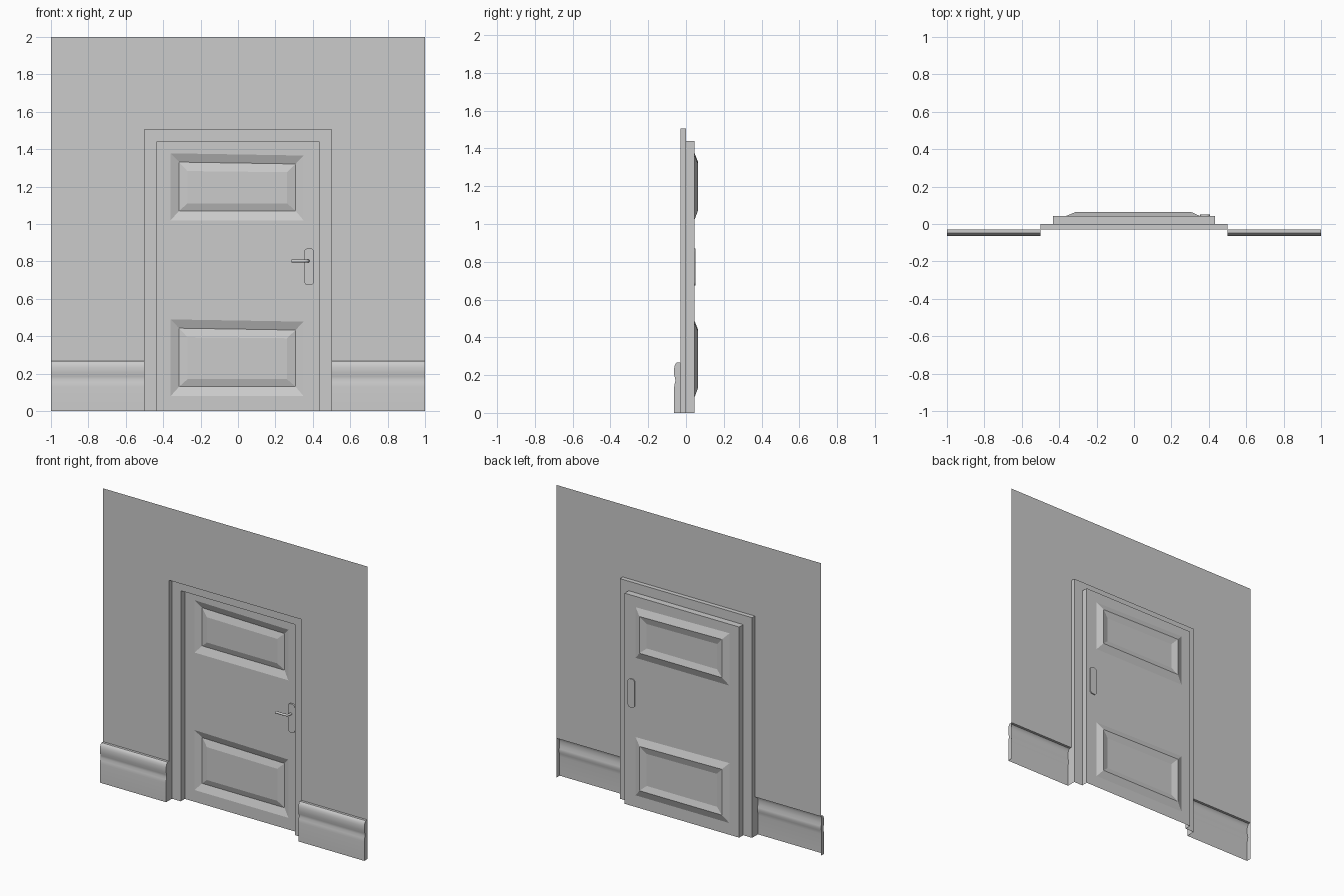
import bpy, bmesh, math

cube = bpy.data.objects.get("Cube")
if cube:
    bpy.data.objects.remove(cube, do_unlink=True)

paint = bpy.data.materials.new("light_grey_paint")
paint.use_nodes = True
GREY = (0.6, 0.6, 0.6, 1)
paint.diffuse_color = GREY
paint.node_tree.nodes["Principled BSDF"].inputs["Base Color"].default_value = GREY

WALL_Y, STEP_Y, DOOR_Y, GROOVE_Y, FIELD_Y = -0.03, 0.0, 0.044, 0.063, 0.05
FRAME_X, FRAME_Z = 0.5, 1.505
DOOR_X, DOOR_Z = 0.433, 1.44
SKIRT_Z = 0.268


def finish(name, bm, smooth=None):
    bmesh.ops.remove_doubles(bm, verts=bm.verts, dist=0.0001)
    mesh = bpy.data.meshes.new(name)
    bm.to_mesh(mesh)
    bm.free()
    obj = bpy.data.objects.new(name, mesh)
    bpy.context.collection.objects.link(obj)
    mesh.materials.append(paint)
    if smooth:
        bpy.ops.object.select_all(action="DESELECT")
        obj.select_set(True)
        bpy.context.view_layer.objects.active = obj
        bpy.ops.object.shade_smooth_by_angle(angle=math.radians(smooth))
    return obj


def face(bm, points):
    return bm.faces.new([bm.verts.new(p) for p in points])


def bridge(bm, outer, inner, closed=True):
    n = len(outer)
    for i in range(n if closed else n - 1):
        j = (i + 1) % n
        face(bm, [outer[i], outer[j], inner[j], inner[i]])


def rect(x0, x1, z0, z1, y, sag=0):
    return [(x0, y, z0), (x1, y, z0), (x1, y, z1 - sag), (x0, y, z1)]


def arch(x, z, y):
    return [(x, y, 0), (x, y, z), (-x, y, z), (-x, y, 0)]


# Wall sheet around the opening
bm = bmesh.new()
face(bm, rect(-1, -FRAME_X, SKIRT_Z, FRAME_Z, WALL_Y))
face(bm, rect(FRAME_X, 1, SKIRT_Z, FRAME_Z, WALL_Y))
face(bm, rect(-1, 1, FRAME_Z, 2, WALL_Y))
finish("wall", bm)

# Stepped frame running back to the door
bm = bmesh.new()
steps = [arch(FRAME_X, FRAME_Z, WALL_Y), arch(FRAME_X, FRAME_Z, STEP_Y),
         arch(DOOR_X, DOOR_Z, STEP_Y), arch(DOOR_X, DOOR_Z, DOOR_Y)]
for a, b in zip(steps, steps[1:]):
    bridge(bm, a, b, closed=False)
finish("door_frame", bm)

# Door leaf: two halves, each with a grooved, raised panel
bm = bmesh.new()
for low, high, z0, z1 in [(0, 0.75, 0.08, 0.49), (0.75, DOOR_Z, 1.02, 1.378)]:
    rings = [rect(-DOOR_X, DOOR_X, low, high, DOOR_Y),
             rect(-0.36, 0.35, z0, z1, DOOR_Y, 0.012),
             rect(-0.315, 0.308, z0 + 0.05, z1 - 0.047, GROOVE_Y, 0.01),
             rect(-0.27, 0.262, z0 + 0.09, z1 - 0.095, FIELD_Y, 0.006)]
    for a, b in zip(rings, rings[1:]):
        bridge(bm, a, b)
    face(bm, rings[-1])
finish("door", bm)

# Skirting boards, moulded profile with closed ends and open back
profile = [(-0.063, 0), (-0.063, 0.13), (-0.061, 0.152), (-0.056, 0.168),
           (-0.058, 0.185), (-0.063, 0.205), (-0.063, 0.235), (-0.06, 0.25),
           (-0.054, 0.262), (-0.047, SKIRT_Z), (WALL_Y, SKIRT_Z)]
for name, x0, x1 in [("right_skirting", -1, -FRAME_X), ("left_skirting", FRAME_X, 1)]:
    bm = bmesh.new()
    ends = [[(x, y, z) for y, z in profile] for x in (x0, x1)]
    bridge(bm, ends[0], ends[1], closed=False)
    for end in ends:
        face(bm, end + [(end[0][0], WALL_Y, 0)])
    bmesh.ops.remove_doubles(bm, verts=bm.verts, dist=0.0001)
    bmesh.ops.recalc_face_normals(bm, faces=bm.faces)
    finish(name, bm, smooth=35)

# Handle plate: rounded rectangle set through the door
bm = bmesh.new()
cx, cz, hx, hz, r = 0.38, 0.772, 0.026, 0.098, 0.02
outline = []
for k, (sx, sz) in enumerate([(1, 1), (-1, 1), (-1, -1), (1, -1)]):
    for i in range(6):
        a = math.radians(90 * k + 18 * i)
        outline.append((cx + sx * (hx - r) + r * math.cos(a),
                        cz + sz * (hz - r) + r * math.sin(a)))
front, back = [[(x, y, z) for x, z in outline] for y in (0.034, 0.051)]
bridge(bm, front, back)
face(bm, front)
face(bm, back)
bmesh.ops.remove_doubles(bm, verts=bm.verts, dist=0.0001)
bmesh.ops.recalc_face_normals(bm, faces=bm.faces)
finish("handle_plate", bm, smooth=30)

# Lever: bent round bar
curve = bpy.data.curves.new("lever_path", "CURVE")
curve.dimensions = "3D"
curve.bevel_depth = 0.008
curve.bevel_resolution = 2
curve.use_fill_caps = True
path = [(0.285, 0.0), (0.355, 0.0), (0.367, 0.003), (0.374, 0.011), (0.376, 0.036)]
spline = curve.splines.new("POLY")
spline.points.add(len(path) - 1)
for point, (x, y) in zip(spline.points, path):
    point.co = (x, y, 0.802, 1)
curve.materials.append(paint)
lever = bpy.data.objects.new("lever", curve)
bpy.context.collection.objects.link(lever)
